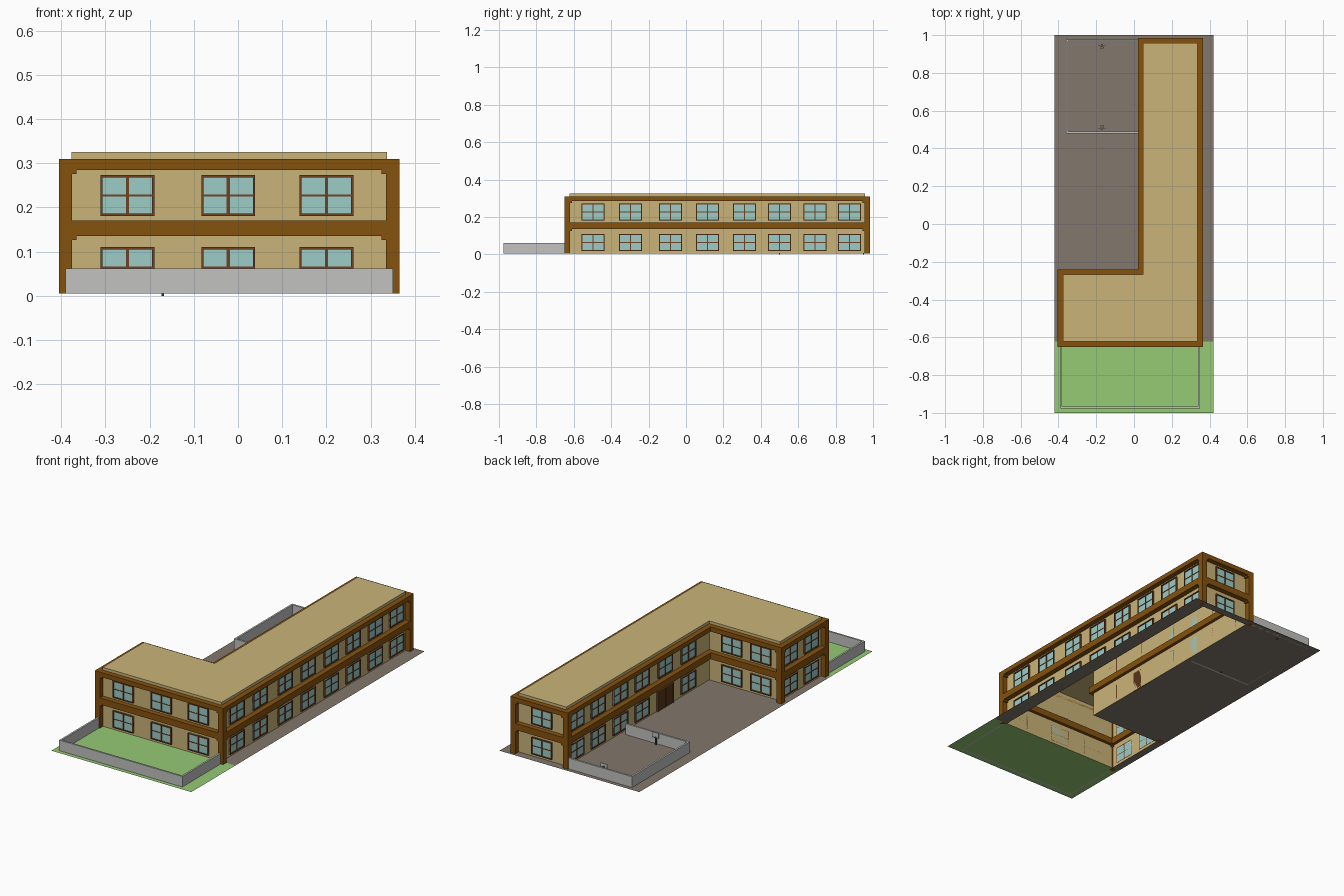
import bpy, bmesh, math
from mathutils import Matrix, Vector

if "Cube" in bpy.data.objects:
    bpy.data.objects.remove(bpy.data.objects["Cube"])


def material(name, r, g, b):
    m = bpy.data.materials.new(name)
    lin = [((c / 255 + 0.055) / 1.055) ** 2.4 for c in (r, g, b)]
    m.diffuse_color = (*lin, 1)
    m.use_nodes = True
    m.node_tree.nodes["Principled BSDF"].inputs["Base Color"].default_value = m.diffuse_color
    return m


TAN = material("tan plaster", 202, 180, 120)
BROWN = material("brown timber", 134, 82, 14)
FRAME = material("dark brown frame", 112, 66, 36)
GLASS = material("pale teal glass", 158, 204, 199)
DOOR = material("door brown", 88, 52, 24)
PAVING = material("grey brown paving", 130, 119, 108)
GRASS = material("grass green", 149, 203, 117)
FENCE = material("light grey concrete", 194, 194, 192)
DARK = material("dark grey metal", 70, 68, 66)


def finish(name, bm, mat):
    me = bpy.data.meshes.new(name)
    bm.to_mesh(me)
    bm.free()
    me.materials.append(mat)
    ob = bpy.data.objects.new(name, me)
    bpy.context.collection.objects.link(ob)
    return ob


def add_box(bm, x0, x1, y0, y1, z0, z1, rot=Matrix()):
    mid = Vector(((x0 + x1) / 2, (y0 + y1) / 2, (z0 + z1) / 2))
    size = Matrix.Diagonal((abs(x1 - x0), abs(y1 - y0), abs(z1 - z0), 1))
    bmesh.ops.create_cube(bm, size=1, matrix=rot @ Matrix.Translation(mid) @ size)


def boxes(name, mat, items):
    bm = bmesh.new()
    for it in items:
        add_box(bm, *it)
    return finish(name, bm, mat)


X0, X1, XC = -0.405, 0.365, 0.02      # footprint of the L
Y0, Y1, YC = -0.65, 0.985, -0.24
G = 0.005                             # ground level
D = 0.028                             # wall recess behind the timber


def footprint(d):
    return [(X0 + d, Y0 + d), (X1 - d, Y0 + d), (X1 - d, Y1 - d),
            (XC + d, Y1 - d), (XC + d, YC - d), (X0 + d, YC - d)]


def loop(bm, d, z):
    return [bm.verts.new((x, y, z)) for x, y in footprint(d)]


def bridge(bm, a, b):
    for i in range(len(a)):
        j = (i + 1) % len(a)
        bm.faces.new((a[i], a[j], b[j], b[i]))


def ring(name, inner, z0, z1):
    bm = bmesh.new()
    ls = [loop(bm, 0, z0), loop(bm, 0, z1), loop(bm, inner, z1), loop(bm, inner, z0)]
    for i in range(4):
        bridge(bm, ls[i], ls[(i + 1) % 4])
    return finish(name, bm, BROWN)


# Plaster walls with flat roof, open underneath
bm = bmesh.new()
low, high = loop(bm, D, G), loop(bm, D, 0.325)
bridge(bm, low, high)
bm.faces.new(high)
finish("walls_and_roof", bm, TAN)

# Timber bands
ring("floor_band", 0.045, 0.135, 0.17)
ring("eaves_band", D, 0.285, 0.31)

# Corner posts and their small brackets
posts, brackets = [], []
for x, y, sx, sy in [(X0, Y0, 1, 1), (X1, Y0, -1, 1), (X1, Y1, -1, -1),
                     (XC, Y1, 1, -1), (X0, YC, 1, -1)]:
    posts.append((x, x + sx * 0.03, y, y + sy * 0.03, G, 0.309))
    for z in (0.135, 0.285):
        brackets.append((x, x + sx * 0.04, y, y + sy * 0.03, z - 0.009, z))
        brackets.append((x, x + sx * 0.03, y, y + sy * 0.04, z - 0.009, z))
boxes("corner_posts", BROWN, posts)
boxes("post_brackets", BROWN, brackets)

# Windows: local x runs along the wall, local -y points outwards
frames, panes = bmesh.new(), bmesh.new()
W, H = 0.061, 0.046


def window(x, y, z, angle):
    rot = Matrix.Translation((x, y, z)) @ Matrix.Rotation(angle, 4, 'Z')
    add_box(panes, -W, W, -0.004, 0, -H, H, rot)
    t = 0.005
    for s in (-1, 1):
        add_box(frames, s * W, s * (W - t), -0.009, 0, -H, H, rot)
        add_box(frames, t - W, W - t, -0.009, 0, s * H, s * (H - t), rot)
    add_box(frames, -0.0035, 0.0035, -0.007, 0, t - H, H - t, rot)
    add_box(frames, t - W, W - t, -0.006, 0, -0.002, 0.002, rot)


LONG = (-0.497, -0.297, -0.083, 0.115, 0.313, 0.5, 0.69, 0.874)
DOOR_Y = 0.115
for z in (0.064, 0.227):
    for x in (-0.25, -0.022, 0.2):                 # front
        window(x, Y0 + D, z, 0)
    for y in LONG:                                 # right side
        window(X1 - D, y, z, math.pi / 2)
    for y in LONG[2:]:                             # courtyard, long wing
        if not (z < 0.1 and y == DOOR_Y):
            window(XC + D, y, z, -math.pi / 2)
    for x in (-0.265, -0.09):                      # courtyard, front wing
        window(x, YC - D, z, math.pi)
    for y in (-0.53, -0.35):                       # left end of front wing
        window(X0 + D, y, z, -math.pi / 2)
    window((XC + X1) / 2, Y1 - D, z, math.pi)      # back end
finish("window_frames", frames, FRAME)
finish("window_glass", panes, GLASS)

# Courtyard double door
wx = XC + D
boxes("courtyard_door", DOOR, [(wx - 0.006, wx, DOOR_Y + a, DOOR_Y + b, G, 0.108)
                               for a, b in ((-0.062, -0.002), (0.002, 0.062))])
boxes("door_frame", FRAME, [(wx - 0.009, wx, DOOR_Y - 0.068, DOOR_Y - 0.062, G, 0.114),
                            (wx - 0.009, wx, DOOR_Y + 0.062, DOOR_Y + 0.068, G, 0.114),
                            (wx - 0.009, wx, DOOR_Y - 0.062, DOOR_Y + 0.062, 0.108, 0.114)])


# Ground sheets, left open under the building
def sheet(name, mat, rects):
    bm = bmesh.new()
    for a, b, c, d in rects:
        bm.faces.new([bm.verts.new((x, y, G)) for x, y in ((a, c), (b, c), (b, d), (a, d))])
    return finish(name, bm, mat)


L, R = X0 + D, X1 - D
sheet("lawn", GRASS, [(-0.42, 0.42, -1, Y0 + D)])
sheet("paving", PAVING, [(-0.42, L, Y0 + D, YC - D), (-0.42, XC + D, YC - D, 1),
                         (XC + D, 0.42, Y1 - D, 1), (R, 0.42, Y0 + D, Y1 - D)])

# Low walls round the lawn and the ball court
T = 0.01
boxes("lawn_wall", FENCE, [(-0.39, 0.35, -0.977, -0.977 + T, G, 0.062),
                           (-0.39, -0.39 + T, -0.977 + T, Y0, G, 0.062),
                           (0.35 - T, 0.35, -0.977 + T, Y0, G, 0.062)])
boxes("court_wall", FENCE, [(-0.36, XC, 0.978 - T, 0.978, G, 0.064),
                            (-0.36, XC, 0.48, 0.48 + T, G, 0.064),
                            (-0.36, -0.36 + T, 0.48 + T, 0.978 - T, G, 0.064)])

# Two ball hoops facing each other
poles, boards = [], []
rings = bmesh.new()
for y, s in ((0.5, 1), (0.95, -1)):
    x = -0.17
    poles.append((x - 0.003, x + 0.003, y - 0.003, y + 0.003, 0, 0.06))
    boards.append((x - 0.02, x + 0.02, y + s * 0.003, y + s * 0.006, 0.045, 0.073))
    c = [[rings.verts.new((x + r * math.cos(a), y + s * 0.016 + r * math.sin(a), 0.052))
          for a in [k * math.tau / 12 for k in range(12)]] for r in (0.009, 0.007)]
    bridge(rings, c[0], c[1])
boxes("hoop_poles", DARK, poles)
boxes("hoop_boards", FENCE, boards)
finish("hoop_rings", rings, DARK)

# Consistent outward normals
for ob in bpy.context.collection.objects:
    if ob.name in ("lawn", "paving", "walls_and_roof"):
        continue
    bm = bmesh.new()
    bm.from_mesh(ob.data)
    bmesh.ops.recalc_face_normals(bm, faces=bm.faces)
    bm.to_mesh(ob.data)
    bm.free()
